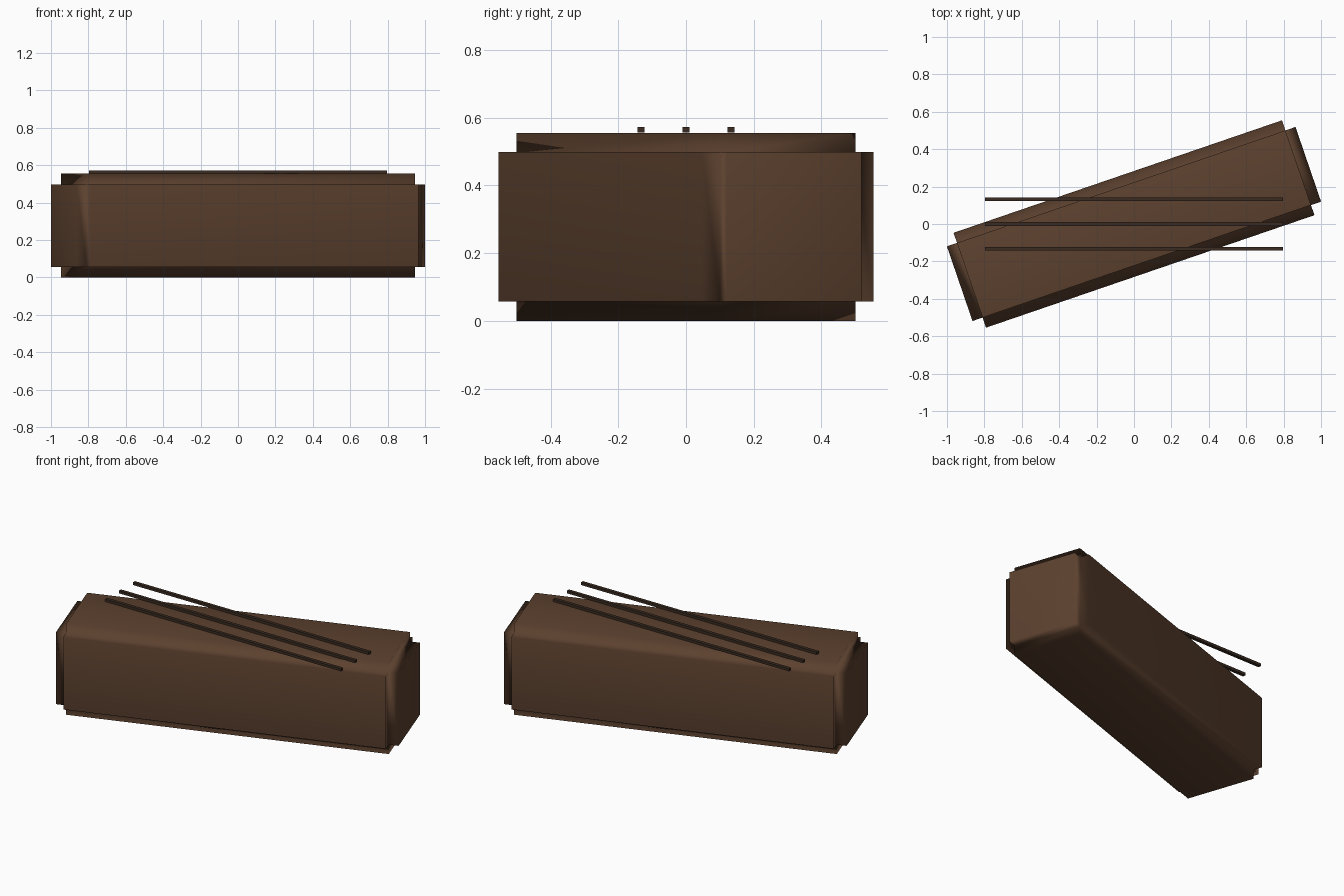
import bpy
from mathutils import Matrix

if "Cube" in bpy.data.objects:
    bpy.data.objects.remove(bpy.data.objects["Cube"])

ANGLE = 0.33


def material(name, rgb):
    m = bpy.data.materials.new(name)
    m.diffuse_color = (*rgb, 1)
    m.use_nodes = True
    m.node_tree.nodes["Principled BSDF"].inputs["Base Color"].default_value = m.diffuse_color
    return m


def box(name, size, centre, mat, turn=0.0):
    bpy.ops.mesh.primitive_cube_add(size=1)
    o = bpy.context.object
    o.name = name
    o.data.transform(Matrix.Translation(centre) @ Matrix.Rotation(turn, 4, 'Z')
                     @ Matrix.Diagonal((*size, 1)))
    o.data.materials.append(mat)
    return o


wood = material("brown_wood", (0.108, 0.053, 0.028))
dark = material("dark_grain", (0.042, 0.024, 0.015))

# Beam turned about z, its edges cut as square steps, softly shaded
beam = box("beam", (1.97, 0.536, 0.555), (0, 0, 0.2775), wood, ANGLE)
beam.data.polygons.foreach_set("use_smooth", [True] * 6)
step = beam.modifiers.new("stepped_edges", 'BEVEL')
step.width = 0.057
step.segments = 2
step.profile = 0.0
step.limit_method = 'NONE'
beam.modifiers.new("soft_shading", 'WEIGHTED_NORMAL')

# Three thin grain strips hovering just over the top
for i, y in enumerate((-0.133, 0, 0.133)):
    box(f"grain_strip_{i + 1}", (1.592, 0.02, 0.016), (0, y, 0.565), dark)
